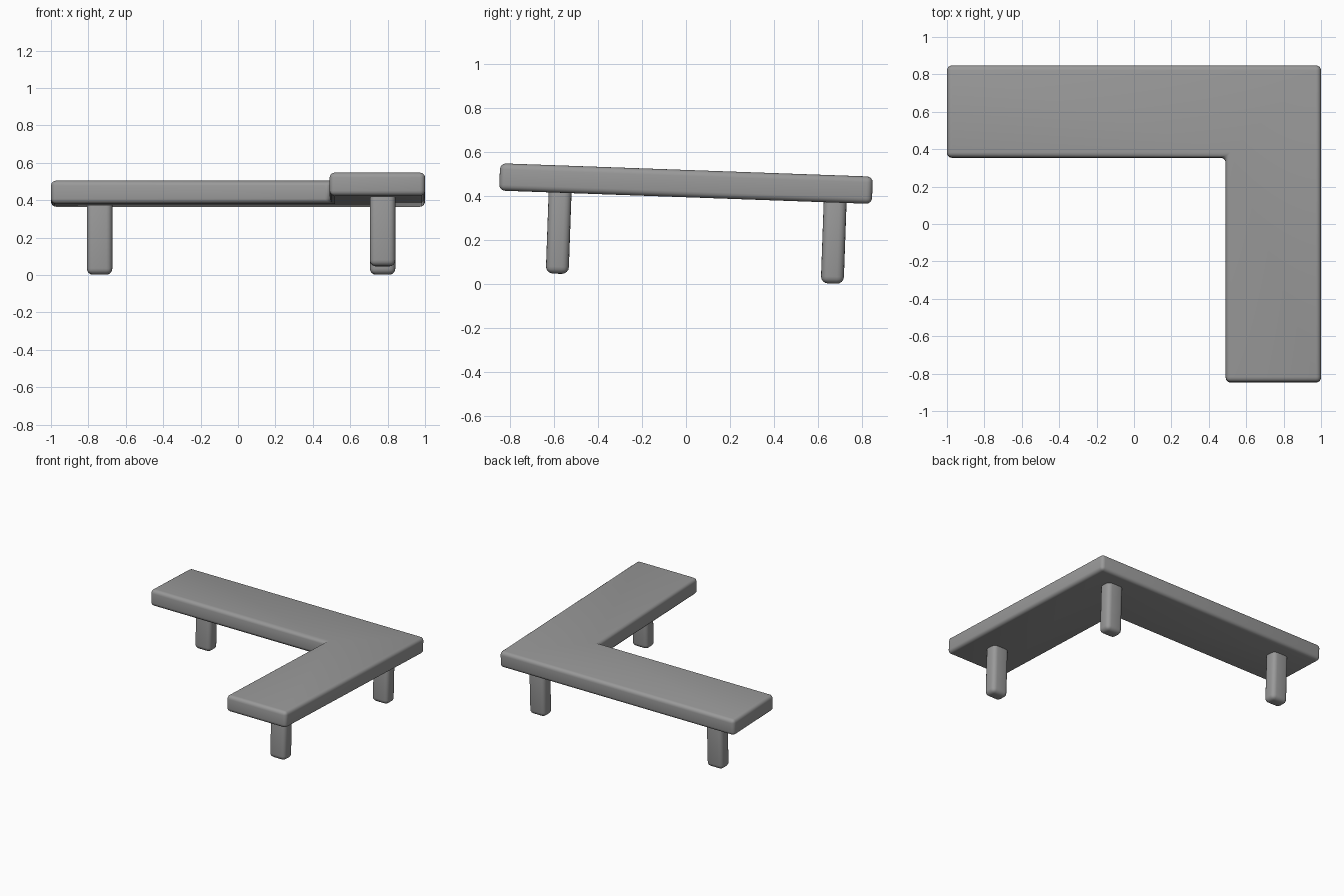
import bpy, bmesh, math
from mathutils import Matrix

cube = bpy.data.objects.get("Cube")
if cube:
    bpy.data.objects.remove(cube, do_unlink=True)

grey = bpy.data.materials.new("mid grey")
grey.use_nodes = True
colour = (0.32, 0.32, 0.32, 1)
grey.diffuse_color = colour
grey.node_tree.nodes["Principled BSDF"].inputs["Base Color"].default_value = colour

# The whole bench leans slightly toward the back
lean = Matrix.Translation((0, 0, 0.456)) @ Matrix.Rotation(math.radians(-2.05), 4, 'X')


def rounded_prism(name, outline, bottom, top, bevel):
    """Extrude an outline upward and round its edges."""
    bm = bmesh.new()
    face = bm.faces.new([bm.verts.new((x, y, bottom)) for x, y in outline])
    extruded = bmesh.ops.extrude_face_region(bm, geom=[face])["geom"]
    bmesh.ops.translate(bm, vec=(0, 0, top - bottom),
                        verts=[v for v in extruded if isinstance(v, bmesh.types.BMVert)])
    bmesh.ops.recalc_face_normals(bm, faces=bm.faces)
    bmesh.ops.bevel(bm, geom=bm.edges[:], offset=bevel, segments=4,
                    profile=0.5, affect='EDGES')
    mesh = bpy.data.meshes.new(name)
    bm.to_mesh(mesh)
    bm.free()
    mesh.materials.append(grey)
    obj = bpy.data.objects.new(name, mesh)
    bpy.context.collection.objects.link(obj)
    obj.matrix_world = lean
    bpy.ops.object.select_all(action='DESELECT')
    obj.select_set(True)
    bpy.context.view_layer.objects.active = obj
    bpy.ops.object.shade_smooth_by_angle(angle=math.radians(35))


# L-shaped seat slab
rounded_prism("seat", [(-1, 0.355), (0.49, 0.355), (0.49, -0.847),
                       (1, -0.847), (1, 0.847), (-1, 0.847)],
              -0.062, 0.062, 0.027)

# Legs under the two ends and the corner
for name, x, y in (("right_leg", -0.74, 0.68),
                   ("corner_leg", 0.773, 0.68),
                   ("front_leg", 0.773, -0.57)):
    w, d = 0.068, 0.052
    rounded_prism(name, [(x - w, y - d), (x + w, y - d), (x + w, y + d), (x - w, y + d)],
                  -0.43, -0.025, 0.032)
